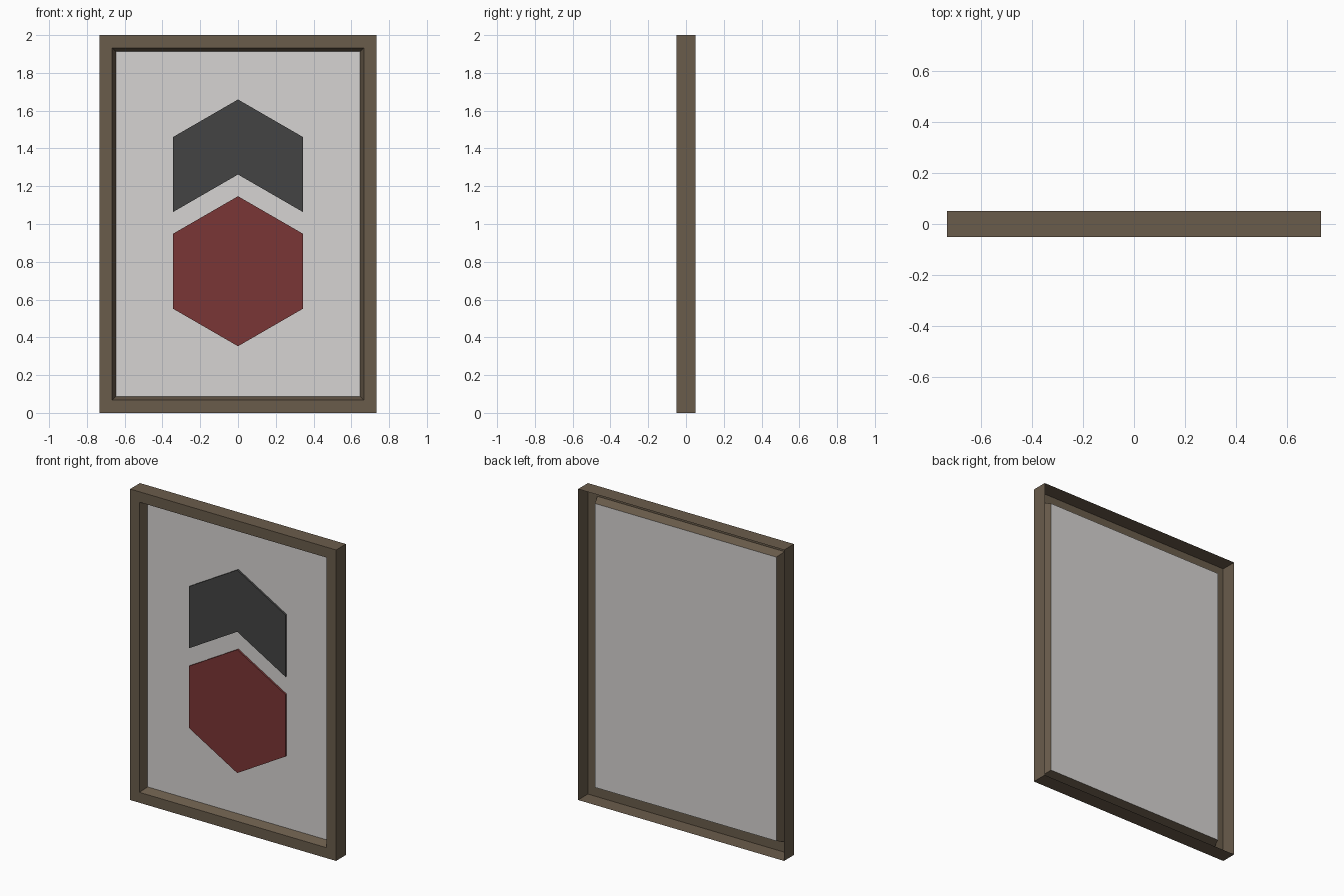
import bpy, bmesh, math

if "Cube" in bpy.data.objects:
    bpy.data.objects.remove(bpy.data.objects["Cube"])


def material(name, rgb):
    """Flat colour given in sRGB 0-255, stored linear."""
    m = bpy.data.materials.new(name)
    lin = [((c / 255 + 0.055) / 1.055) ** 2.4 for c in rgb]
    m.diffuse_color = (*lin, 1)
    m.use_nodes = True
    m.node_tree.nodes["Principled BSDF"].inputs["Base Color"].default_value = m.diffuse_color
    return m


def lofted(name, rings, mat, cap=False):
    """Join rings of points with quads, counter-clockwise seen from the front."""
    bm = bmesh.new()
    loops = [[bm.verts.new(p) for p in ring] for ring in rings]
    for a, b in zip(loops, loops[1:]):
        n = len(a)
        for i in range(n):
            j = (i + 1) % n
            bm.faces.new((a[i], a[j], b[j], b[i]))
    if cap:
        bm.faces.new(loops[-1])
    mesh = bpy.data.meshes.new(name)
    bm.to_mesh(mesh)
    bm.free()
    mesh.materials.append(mat)
    ob = bpy.data.objects.new(name, mesh)
    bpy.context.collection.objects.link(ob)
    return ob


def rect(inset, y):
    """Rectangle ring, inset from the outer size of the frame."""
    x, lo, hi = 0.733 - inset, inset, 2 - inset
    return [(-x, y, lo), (x, y, lo), (x, y, hi), (-x, y, hi)]


def plate(name, outline, mat):
    """Thin raised shape standing on the panel, open at the back."""
    rings = [[(x, y, z) for x, z in outline] for y in (PANEL_Y, PLATE_Y)]
    return lofted(name, rings, mat, cap=True)


PANEL_Y, PLATE_Y = 0.004, -0.008
R = 0.397
W, H = R * math.cos(math.pi / 6), R / 2

brown = material("frame brown", (106, 92, 75))
grey = material("panel light grey", (214, 212, 210))
charcoal = material("charcoal", (68, 68, 68))
red = material("dark red", (122, 54, 54))

# Open-backed frame: outer walls, flat front, sloped inner lip
lofted("frame", [rect(0, 0.05), rect(0, -0.05), rect(0.067, -0.05),
                 rect(0.087, PANEL_Y)], brown)

# Backing panel, a single sheet
lofted("panel", [rect(0.087, PANEL_Y)], grey, cap=True)

# Red hexagon
c = 0.75
plate("hexagon", [(0, c - R), (W, c - H), (W, c + H),
                  (0, c + R), (-W, c + H), (-W, c - H)], red)

# Dark chevron: a hexagon with its lower rhombus cut away
c = 1.262
plate("chevron", [(0, c), (W, c - H), (W, c + H),
                  (0, c + R), (-W, c + H), (-W, c - H)], charcoal)
